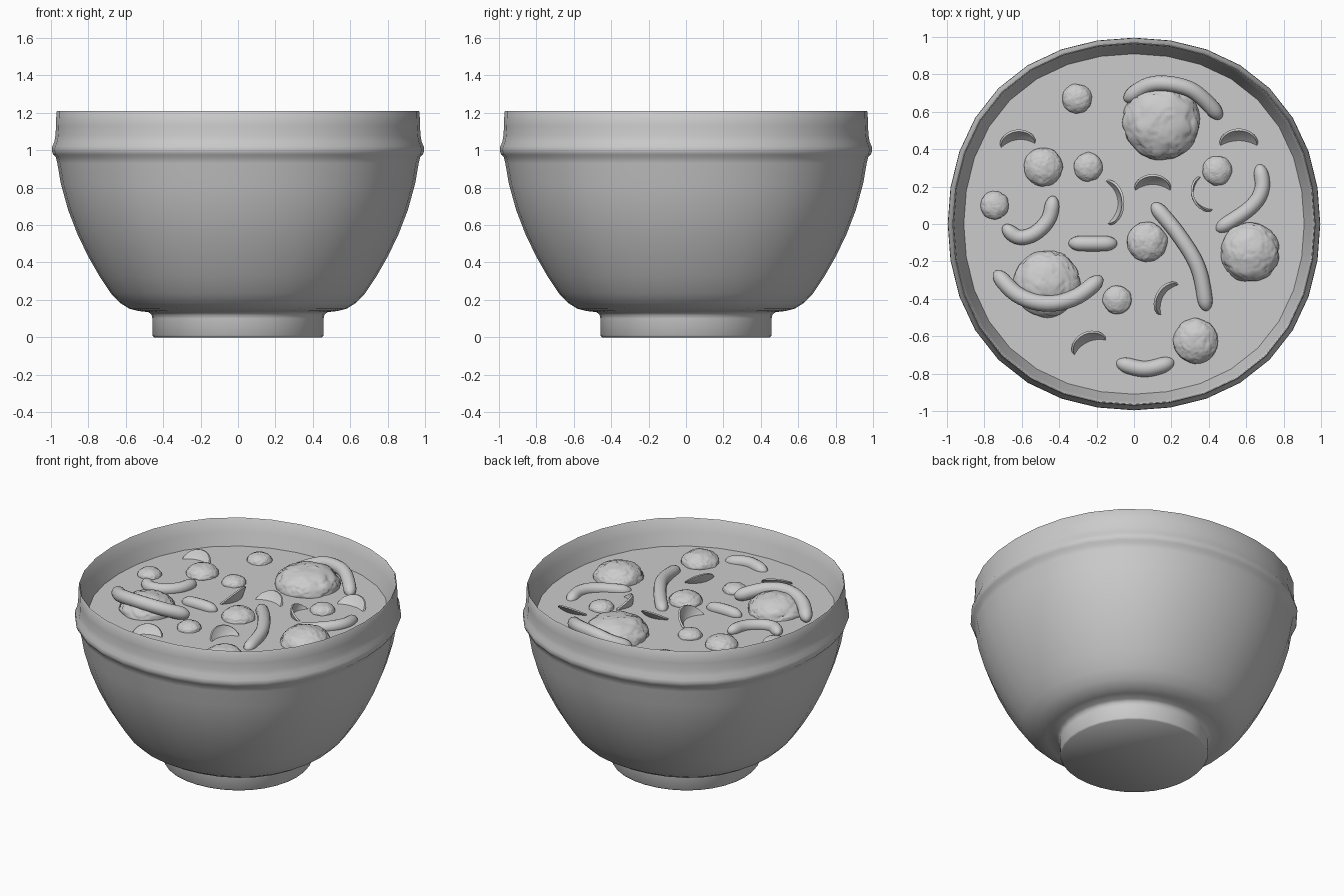
import bpy, bmesh, math
from mathutils import Vector, Matrix, noise

if "Cube" in bpy.data.objects:
    bpy.data.objects.remove(bpy.data.objects["Cube"])

SOUP_Z = 1.04
SIDES = 32


def finish(name, bm, angle=40, flat=False):
    bmesh.ops.recalc_face_normals(bm, faces=bm.faces)
    mesh = bpy.data.meshes.new(name)
    bm.to_mesh(mesh)
    bm.free()
    ob = bpy.data.objects.new(name, mesh)
    bpy.context.collection.objects.link(ob)
    bpy.ops.object.select_all(action='DESELECT')
    bpy.context.view_layer.objects.active = ob
    ob.select_set(True)
    if not flat:
        bpy.ops.object.shade_smooth_by_angle(angle=math.radians(angle))
    return ob


def lathe(profile, steps=SIDES):
    bm = bmesh.new()
    vs = [bm.verts.new((r, 0, z)) for r, z in profile]
    es = [bm.edges.new(p) for p in zip(vs, vs[1:])]
    bmesh.ops.spin(bm, geom=vs + es, axis=(0, 0, 1), cent=(0, 0, 0),
                   angle=math.tau, steps=steps, use_duplicate=False)
    bmesh.ops.remove_doubles(bm, verts=bm.verts, dist=1e-4)
    return bm


def square_off(bm):
    # The bowl is slightly fuller on its diagonals than a true circle
    for v in bm.verts:
        r = math.hypot(v.co.x, v.co.y)
        k = (0.014 if r < 0.5 else 0.03) * math.sin(2 * math.atan2(v.co.y, v.co.x)) ** 2
        v.co.x *= 1 + k
        v.co.y *= 1 + k


# Bowl: foot, rounded body, raised band, thin rim, inner wall
bm = lathe([
    (0, 0), (0.45, 0), (0.458, 0.01), (0.458, 0.10), (0.462, 0.12), (0.478, 0.134), (0.53, 0.14),
    (0.58, 0.152), (0.63, 0.183), (0.68, 0.235), (0.74, 0.325), (0.80, 0.43),
    (0.858, 0.55), (0.908, 0.68), (0.947, 0.82), (0.966, 0.93), (0.974, 0.962),
    (0.988, 0.977), (0.996, 0.998), (0.993, 1.02), (0.982, 1.045), (0.976, 1.08),
    (0.973, 1.13), (0.971, 1.205), (0.967, 1.21), (0.962, 1.205), (0.95, 1.12), (0.91, 1.04),
    (0.89, 0.9), (0.84, 0.68), (0.75, 0.45), (0.6, 0.25), (0.45, 0.19), (0, 0.18)])
square_off(bm)
finish("bowl", bm, 62)

# Soup surface
bm = bmesh.new()
bmesh.ops.create_circle(bm, cap_ends=True, segments=SIDES, radius=0.912)
bmesh.ops.translate(bm, verts=bm.verts, vec=(0, 0, SOUP_Z))
square_off(bm)
finish("soup", bm, flat=True)


# Lumpy flattened meatballs with fine creases
def meatball(name, x, y, r):
    bm = bmesh.new()
    bmesh.ops.create_icosphere(bm, subdivisions=5, radius=1)
    seed = Vector((x * 17, y * 23, r * 31))
    for v in bm.verts:
        n = v.co.normalized()
        warp = n + 0.25 * noise.noise_vector(n * 3 + seed)
        crease = max(0, 1 - abs(noise.noise(warp * 2.6 - seed)) / 0.14)
        v.co = n * r * (1.0 + 0.05 * noise.noise(n * 2.5 + seed) - 0.05 * crease ** 1.5)
        v.co.z *= 0.6
    bmesh.ops.translate(bm, verts=bm.verts, vec=(x, y, SOUP_Z))
    finish(name, bm, 80)


for i, b in enumerate([
        (0.145, 0.55, 0.208), (-0.465, -0.32, 0.178), (0.62, -0.15, 0.158),
        (0.33, -0.625, 0.12), (0.07, -0.095, 0.107), (-0.485, 0.305, 0.103),
        (-0.245, 0.305, 0.077), (-0.305, 0.67, 0.079), (-0.745, 0.1, 0.076),
        (0.445, 0.285, 0.079), (-0.09, -0.405, 0.077)]):
    meatball(f"meatball_{i + 1}", *b)


# Bent noodle pieces: tapered tubes swept along a smooth path
def noodle(name, pts, radius, z, lift=0.0):
    p = [Vector((x, y, 0)) for x, y in pts]
    p = [2 * p[0] - p[1]] + p + [2 * p[-1] - p[-2]]
    n, count, sides = len(pts) - 1, 28, 14

    def at(t):
        k = min(int(t * n), n - 1)
        u = t * n - k
        a, b, c, d = p[k:k + 4]
        q = 0.5 * (2 * b + (c - a) * u + (2 * a - 5 * b + 4 * c - d) * u * u
                   + (3 * b - a - 3 * c + d) * u ** 3)
        q.z = SOUP_Z + z + lift * math.sin(math.pi * t)
        return q

    path = [at((1 - math.cos(math.pi * i / count)) / 2) for i in range(count + 1)]
    dist = [0]
    for a, b in zip(path, path[1:]):
        dist.append(dist[-1] + (b - a).length)
    bm = bmesh.new()
    rings = []
    for i, c in enumerate(path):
        tan = (path[min(i + 1, count)] - path[max(i - 1, 0)]).normalized()
        side = tan.cross(Vector((0, 0, 1))).normalized()
        up = side.cross(tan)
        s = min(1, min(dist[i], dist[-1] - dist[i]) / (1.7 * radius))
        r = radius * max(0.02, math.sqrt(1 - (1 - s) ** 2))
        rings.append([bm.verts.new(c + r * (side * math.cos(a) + up * math.sin(a)))
                      for a in (math.tau * j / sides for j in range(sides))])
    for a, b in zip(rings, rings[1:]):
        for j in range(sides):
            k = (j + 1) % sides
            bm.faces.new((a[j], a[k], b[k], b[j]))
    bm.faces.new(rings[0])
    bm.faces.new(rings[-1])
    finish(name, bm, 80)


noodles = [
    ([(-0.05, 0.66), (0.06, 0.735), (0.16, 0.752), (0.29, 0.725), (0.38, 0.66), (0.465, 0.565)], 0.042, 0.0, 0.075),
    ([(-0.745, -0.255), (-0.62, -0.38), (-0.465, -0.425), (-0.31, -0.39), (-0.17, -0.285)], 0.044, 0.02, 0.07),
    ([(-0.7, -0.01), (-0.62, -0.07), (-0.53, -0.05), (-0.455, 0.03), (-0.43, 0.15)], 0.04, 0.012, 0),
    ([(-0.35, -0.103), (-0.22, -0.105), (-0.09, -0.103)], 0.041, 0.0, 0.01),
    ([(0.1, 0.11), (0.24, -0.06), (0.345, -0.24), (0.39, -0.465)], 0.041, -0.005, 0.03),
    ([(0.67, 0.32), (0.685, 0.19), (0.62, 0.085), (0.44, -0.035)], 0.04, -0.01, 0.02),
    ([(-0.095, -0.74), (0.06, -0.775), (0.215, -0.735)], 0.043, -0.012, 0.015)]
for i, args in enumerate(noodles):
    noodle(f"noodle_{i + 1}", *args)


# Curved vegetable shells: shallow cups, tilted and half sunk
def shell(name, x, y, r, lean, tilt, depth):
    ts = [i / 7 for i in range(8)]
    d = depth * r
    inner = [(r * 0.93 * t, d * (t * t - 1)) for t in ts]
    outer = [(r * t, d * (t * t - 1) - 0.016 * (1 - 0.4 * t)) for t in ts]
    bm = lathe(inner + outer[::-1], 28)
    m = (Matrix.Translation((x, y, SOUP_Z)) @ Matrix.Rotation(math.radians(lean), 4, 'Z')
         @ Matrix.Rotation(math.radians(-tilt), 4, 'Y'))
    bmesh.ops.transform(bm, matrix=m, verts=bm.verts)
    finish(name, bm, 45)


for i, s in enumerate([
        (-0.62, 0.42, 0.098, 97, 36, 0.2), (0.56, 0.42, 0.105, 90, 36, 0.15),
        (0.1, 0.18, 0.1, 90, 36, 0.2), (-0.145, 0.115, 0.122, 3, 45, 0.4),
        (0.39, 0.165, 0.1, 200, 40, 0.7), (0.19, -0.405, 0.1, 150, 45, 0.3),
        (-0.235, -0.66, 0.1, 115, 36, 0.2)]):
    shell(f"vegetable_shell_{i + 1}", *s)
